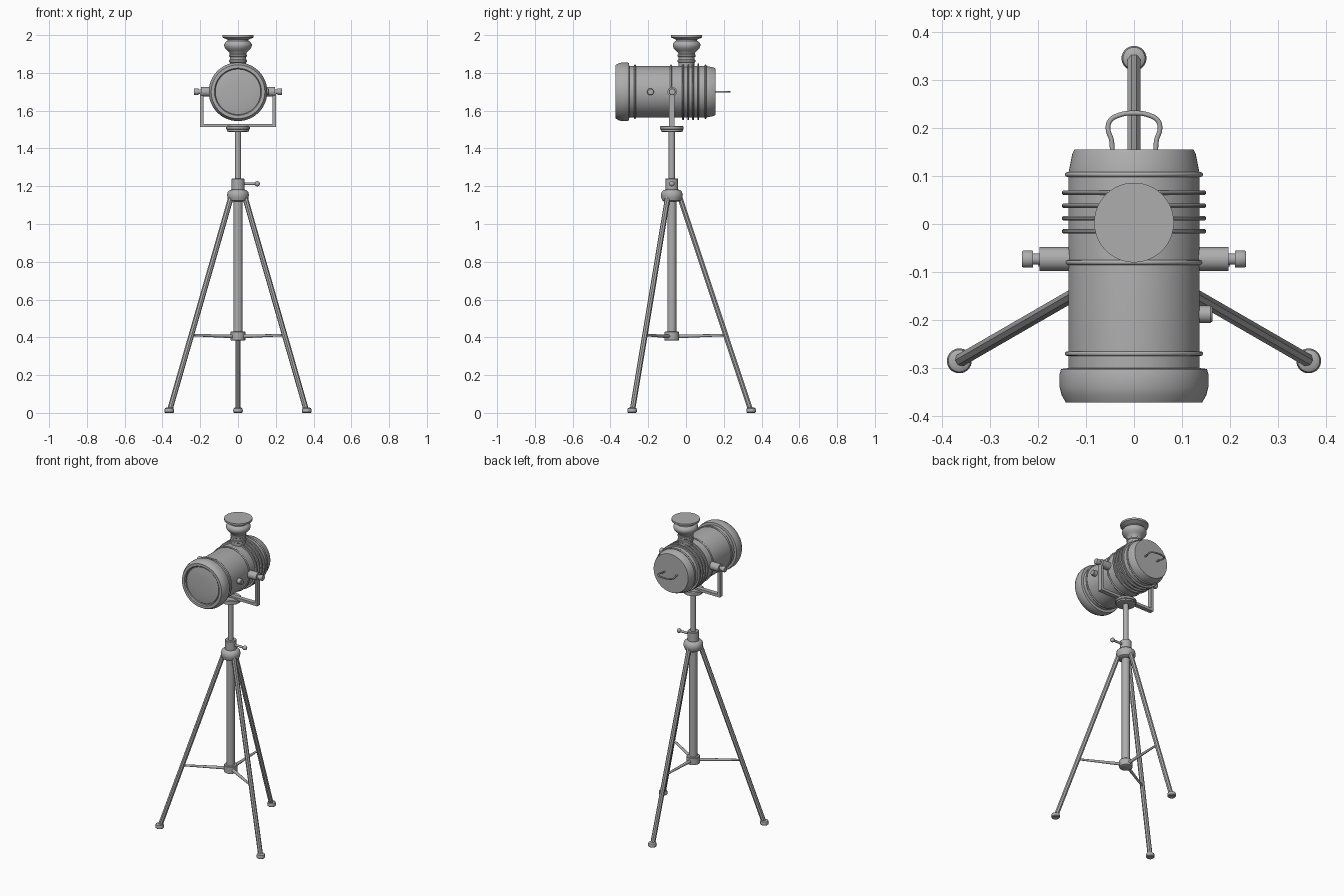
import bpy, bmesh, math
from mathutils import Vector, Matrix

if "Cube" in bpy.data.objects:
    bpy.data.objects.remove(bpy.data.objects["Cube"])

grey = bpy.data.materials.new("satin grey metal")
grey.diffuse_color = (0.42, 0.42, 0.42, 1)
grey.use_nodes = True
grey.node_tree.nodes["Principled BSDF"].inputs["Base Color"].default_value = grey.diffuse_color

MAST_Y = -0.075      # tripod axis
LAMP_Z = 1.70        # lamp axis height


def finish(name, bm, angle=35):
    bmesh.ops.recalc_face_normals(bm, faces=bm.faces)
    mesh = bpy.data.meshes.new(name)
    bm.to_mesh(mesh)
    bm.free()
    mesh.materials.append(grey)
    mesh.shade_smooth()
    mesh.set_sharp_from_angle(angle=math.radians(angle))
    obj = bpy.data.objects.new(name, mesh)
    bpy.context.collection.objects.link(obj)
    return obj


def lathe(name, profile, origin=(0, 0, 0), axis=(0, 0, 1), segs=48):
    """Revolve (radius, height) points about an axis, closing both ends."""
    rot = Vector(axis).to_track_quat('Z', 'Y').to_matrix().to_4x4()
    m = Matrix.Translation(origin) @ rot
    bm = bmesh.new()
    rings = []
    for r, h in profile:
        rings.append([bm.verts.new(m @ Vector((r * math.cos(a), r * math.sin(a), h)))
                      for a in (2 * math.pi * (i + 0.5) / segs for i in range(segs))])
    for a, b in zip(rings, rings[1:]):
        for i in range(segs):
            j = (i + 1) % segs
            bm.faces.new((a[i], a[j], b[j], b[i]))
    bm.faces.new(rings[0])
    bm.faces.new(rings[-1])
    return finish(name, bm)


def rod(name, a, b, r, r2=None, segs=24):
    a, b = Vector(a), Vector(b)
    return lathe(name, [(r, 0), (r2 or r, (b - a).length)], a, b - a, segs)


def box(name, center, size):
    bm = bmesh.new()
    bmesh.ops.create_cube(bm, size=1, matrix=Matrix.Translation(center) @ Matrix.Diagonal((*size, 1)))
    return finish(name, bm)


def torus(name, origin, axis, major, minor, segs=64, sides=8):
    m = Matrix.Translation(origin) @ Vector(axis).to_track_quat('Z', 'Y').to_matrix().to_4x4()
    bm = bmesh.new()
    grid = []
    for i in range(segs):
        u = 2 * math.pi * i / segs
        row = []
        for k in range(sides):
            v = 2 * math.pi * k / sides
            r = major + minor * math.cos(v)
            row.append(bm.verts.new(m @ Vector((r * math.cos(u), r * math.sin(u), minor * math.sin(v)))))
        grid.append(row)
    for i in range(segs):
        for k in range(sides):
            i2, k2 = (i + 1) % segs, (k + 1) % sides
            bm.faces.new((grid[i][k], grid[i2][k], grid[i2][k2], grid[i][k2]))
    return finish(name, bm, 60)


# Lamp body, running front to back
lathe("lamp_body", [(0.137, -0.32), (0.137, 0.105), (0.134, 0.12), (0.129, 0.145), (0.124, 0.155)],
      (0, 0, LAMP_Z), (0, 1, 0), 64)

# Front bezel with the lens set into it
lathe("front_bezel", [(0.137, -0.300), (0.152, -0.302), (0.155, -0.312), (0.155, -0.340),
                      (0.151, -0.356), (0.142, -0.372), (0.125, -0.372), (0.120, -0.366),
                      (0.120, -0.355)], (0, 0, LAMP_Z), (0, 1, 0), 64)
lathe("lens", [(0.115, -0.350), (0.115, -0.362), (0.105, -0.364), (0.06, -0.367), (0.02, -0.368)],
      (0, 0, LAMP_Z), (0, 1, 0), 64)

# Raised bands and cooling fins
for y in (-0.27, -0.08, 0.103):
    torus("body_band", (0, y, LAMP_Z), (0, 1, 0), 0.139, 0.005)
for y in (-0.015, 0.012, 0.038, 0.065):
    lathe("cooling_fin", [(0.135, -0.005), (0.147, -0.005), (0.150, -0.002), (0.150, 0.002),
                          (0.147, 0.005), (0.135, 0.005)], (0, y, LAMP_Z), (0, 1, 0), 64)

# Chimney vent
lathe("chimney", [(0.043, 1.80), (0.043, 1.855), (0.047, 1.858), (0.047, 1.868), (0.043, 1.871),
                  (0.043, 1.883), (0.047, 1.886), (0.047, 1.896), (0.043, 1.899), (0.046, 1.908),
                  (0.056, 1.918), (0.068, 1.930), (0.073, 1.942), (0.073, 1.952), (0.066, 1.964),
                  (0.056, 1.970), (0.056, 1.976), (0.070, 1.982), (0.083, 1.988), (0.083, 2.0)],
      (0, 0.003, 0))

# Rear wire handle
curve = bpy.data.curves.new("rear_handle", 'CURVE')
curve.dimensions = '3D'
curve.bevel_depth = 0.005
curve.bevel_resolution = 2
curve.resolution_u = 6
curve.use_fill_caps = True
half = [(0.045, 0.15), (0.047, 0.175), (0.054, 0.198), (0.050, 0.215), (0.030, 0.227)]
path = [(-x, y) for x, y in half] + [(0, 0.231)] + half[::-1]
spline = curve.splines.new('BEZIER')
spline.bezier_points.add(len(path) - 1)
for p, (x, y) in zip(spline.bezier_points, path):
    p.co = (x, y, LAMP_Z)
    p.handle_left_type = p.handle_right_type = 'AUTO'
curve.materials.append(grey)
bpy.context.collection.objects.link(bpy.data.objects.new("rear_handle", curve))

# Focus knob on the right flank
lathe("focus_knob", [(0.018, 0.125), (0.018, 0.159), (0.015, 0.163)], (0, -0.188, LAMP_Z), (1, 0, 0), 24)

# Yoke with pivots and tightening knobs
box("yoke_bar", (0, MAST_Y, 1.522), (0.40, 0.028, 0.017))
for s in (-1, 1):
    box("yoke_arm", (s * 0.1915, MAST_Y, 1.605), (0.017, 0.028, 0.18))
    pivot = (0, MAST_Y + 0.002, LAMP_Z)
    lathe("pivot", [(0.025, 0.125), (0.025, 0.197)], pivot, (s, 0, 0), 32)
    lathe("pivot_shaft", [(0.012, 0.19), (0.012, 0.215)], pivot, (s, 0, 0), 20)
    lathe("pivot_knob", [(0.017, 0.210), (0.018, 0.213), (0.018, 0.230), (0.016, 0.233)],
          pivot, (s, 0, 0), 24)

# Mast: swivel plate, upper pole, clamp collar, hub, lower column
mast = (0, MAST_Y, 0)
lathe("swivel_plate", [(0.050, 1.488), (0.058, 1.491), (0.058, 1.500), (0.063, 1.502),
                       (0.063, 1.515), (0.058, 1.520)], mast)
rod("upper_pole", (0, MAST_Y, 1.18), (0, MAST_Y, 1.50), 0.017)
lathe("clamp_collar", [(0.034, 1.17), (0.034, 1.238), (0.031, 1.241)], mast, segs=32)
lathe("tripod_hub", [(0.040, 1.118), (0.050, 1.124), (0.056, 1.140), (0.058, 1.155),
                     (0.054, 1.170), (0.044, 1.180), (0.034, 1.182)], mast)
rod("lower_column", (0, MAST_Y, 0.39), (0, MAST_Y, 1.14), 0.024)
lathe("spreader_collar", [(0.034, 0.382), (0.039, 0.385), (0.039, 0.427), (0.036, 0.430)], mast, segs=32)

# Clamp screw with ball end
rod("clamp_screw", (0.03, MAST_Y, 1.213), (0.10, MAST_Y, 1.213), 0.007, segs=16)
bm = bmesh.new()
bmesh.ops.create_uvsphere(bm, u_segments=20, v_segments=12, radius=0.014,
                          matrix=Matrix.Translation((0.102, MAST_Y, 1.213)))
finish("clamp_ball", bm)

# Three legs with spreaders and feet
for deg in (90, 210, 330):
    d = Vector((math.cos(math.radians(deg)), math.sin(math.radians(deg)), 0))
    at = lambda r, z: Vector(mast) + d * r + Vector((0, 0, z))
    rod("leg", at(0.418, 0.012), at(0.040, 1.15), 0.0145, segs=8)
    rod("spreader", at(0.03, 0.405), at(0.285, 0.412), 0.010, 0.006, segs=12)
    lathe("foot", [(0.021, 0.0), (0.025, 0.004), (0.026, 0.014), (0.023, 0.024), (0.016, 0.028)],
          at(0.42, 0), segs=24)
